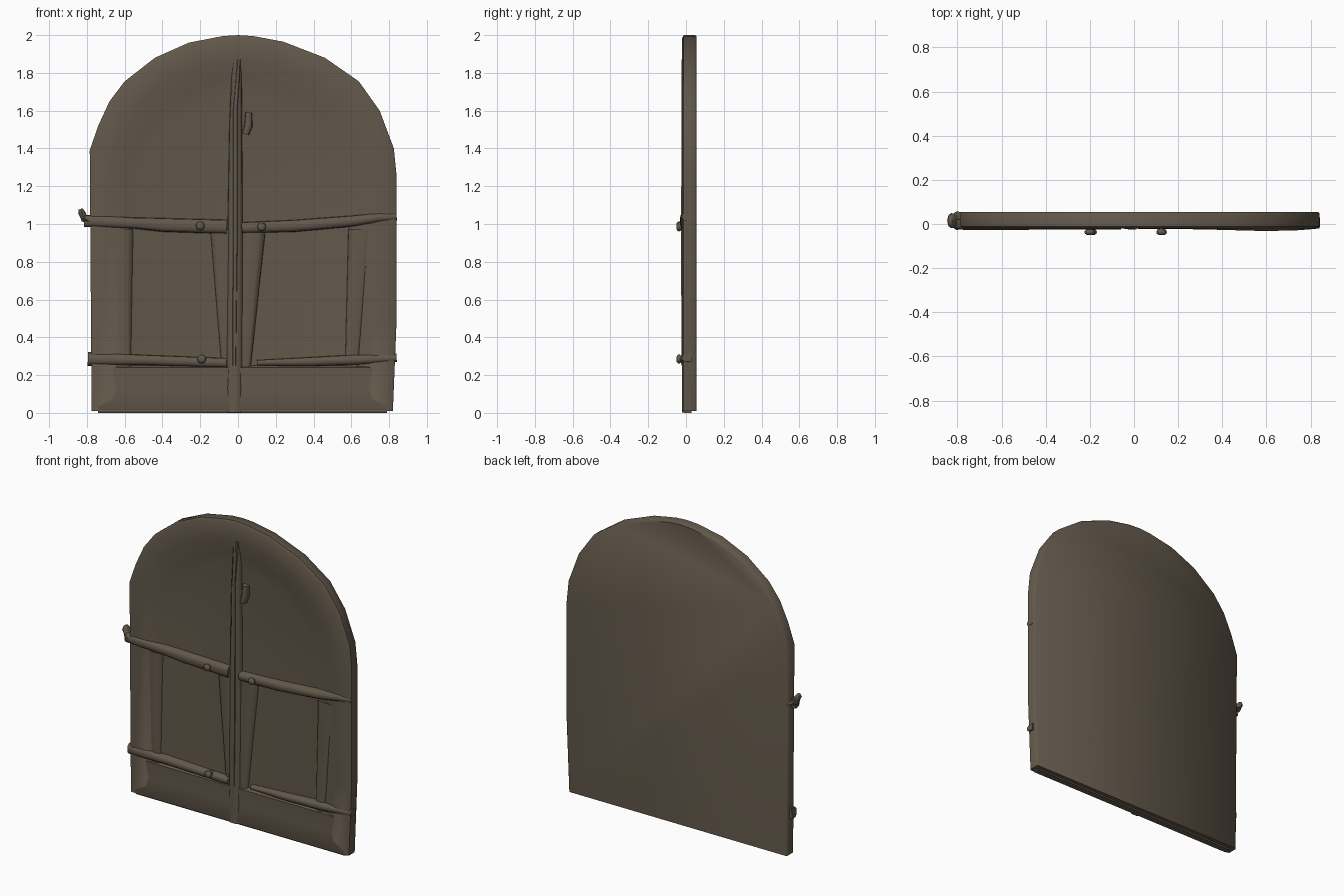
import bpy, bmesh, math
from mathutils import Vector

if "Cube" in bpy.data.objects:
    bpy.data.objects.remove(bpy.data.objects["Cube"])

wood = bpy.data.materials.new("weathered_brown_wood")
wood.use_nodes = True
color = (0.125, 0.098, 0.07, 1)
wood.diffuse_color = color
wood.node_tree.nodes["Principled BSDF"].inputs["Base Color"].default_value = color
wood.node_tree.nodes["Principled BSDF"].inputs["Roughness"].default_value = 0.9


def loft(name, loops, angle=40):
    """Skin a row of equal closed loops and cap both ends."""
    bm = bmesh.new()
    rings = [[bm.verts.new(p) for p in loop] for loop in loops]
    n = len(rings[0])
    for a, b in zip(rings, rings[1:]):
        for i in range(n):
            j = (i + 1) % n
            bm.faces.new((a[i], a[j], b[j], b[i]))
    bm.faces.new(rings[0])
    bm.faces.new(rings[-1])
    bmesh.ops.recalc_face_normals(bm, faces=bm.faces)
    mesh = bpy.data.meshes.new(name)
    bm.to_mesh(mesh)
    bm.free()
    obj = bpy.data.objects.new(name, mesh)
    bpy.context.collection.objects.link(obj)
    mesh.materials.append(wood)
    bpy.ops.object.select_all(action='DESELECT')
    obj.select_set(True)
    bpy.context.view_layer.objects.active = obj
    bpy.ops.object.shade_smooth_by_angle(angle=math.radians(angle))
    return obj


def batten(name, stations, back=0.03):
    """Rounded strip along the face; each station is x, z, half width, front y."""
    section = [(-1, 0), (-0.9, 0.75), (-0.5, 1), (0.5, 1), (0.9, 0.75), (1, 0)]
    first, last = stations[0], stations[-1]
    along = Vector((last[0] - first[0], last[1] - first[1])).normalized()
    side = Vector((-along.y, along.x))
    loops = []
    for x, z, w, front in stations:
        loops.append([(x + side.x * w * u, back + (front - back) * d,
                       z + side.y * w * u) for u, d in section])
    return loft(name, loops, 60)


def knob(name, x, z, r=0.024):
    """Domed nail head standing off a batten."""
    loops = []
    for y, k in ((0.0, 0.7), (-0.026, 0.75), (-0.034, 1), (-0.043, 0.95), (-0.05, 0.55)):
        loops.append([(x + r * k * math.cos(t * math.tau / 8), y,
                       z + r * k * math.sin(t * math.tau / 8)) for t in range(8)])
    return loft(name, loops, 60)


# Arched door leaf with a raised border around a shallow dished panel
outline = [(-0.775, 0.01), (-0.785, 1.39), (-0.74, 1.52), (-0.68, 1.65), (-0.6, 1.755),
           (-0.44, 1.88), (-0.26, 1.96), (-0.08, 1.995), (0, 2), (0.08, 1.995),
           (0.24, 1.965), (0.46, 1.88), (0.64, 1.755), (0.75, 1.6), (0.825, 1.4),
           (0.84, 1.25), (0.84, 0.5), (0.82, 0.01)]


def ring(y, sx, sz, cx=0.02, cz=0.1):
    return [(cx + (x - cx) * sx, y, cz + (z - cz) * sz) for x, z in outline]


loft("door_leaf", [ring(0.055, 0.992, 0.997), ring(0.048, 1, 1), ring(-0.012, 1, 1),
                   ring(-0.02, 0.985, 0.992), ring(-0.016, 0.86, 0.93),
                   ring(0.0, 0.76, 0.88), ring(0.012, 0.7, 0.84)], 50)

# Sloping bottom rail between the stiles
rail = [(0.03, 0.0), (-0.01, 0.0), (-0.02, 0.02), (-0.012, 0.13), (-0.016, 0.24), (0.03, 0.26)]
loft("bottom_rail", [[(x, y, z) for y, z in rail] for x in (-0.74, 0.79)], 50)

# Central upright and the thin cover strip on it
batten("center_post", [(-0.005, 1.91, 0.025, -0.016), (-0.012, 1.55, 0.035, -0.02),
                       (-0.015, 1.0, 0.042, -0.02), (-0.018, 0.4, 0.045, -0.02),
                       (-0.02, 0.003, 0.045, -0.022)])
batten("cover_strip", [(0.005, 1.87, 0.012, -0.024), (-0.015, 1.6, 0.018, -0.024),
                       (-0.015, 0.9, 0.018, -0.026), (-0.02, 0.25, 0.014, -0.024)])

# Splayed edge boards of the lower panels
for name, top, bottom in (("left_outer_board", -0.62, -0.6), ("left_inner_board", -0.08, -0.05),
                          ("right_inner_board", 0.08, 0.03), ("right_outer_board", 0.65, 0.6)):
    batten(name, [(top, 0.97, 0.07, -0.01), (bottom, 0.2, 0.035, -0.008)])

# Horizontal battens, tapering toward the hinge side
batten("upper_left_batten", [(-0.815, 1.015, 0.032, -0.02), (-0.76, 1.015, 0.032, -0.028),
                             (-0.55, 1.005, 0.03, -0.028), (-0.4, 0.995, 0.037, -0.024),
                             (-0.06, 0.985, 0.038, -0.024)], 0.02)
batten("upper_right_batten", [(0.02, 0.98, 0.03, -0.022), (0.3, 0.99, 0.033, -0.024),
                              (0.6, 1.015, 0.03, -0.032), (0.75, 1.035, 0.025, -0.028),
                              (0.84, 1.04, 0.022, -0.02)])
batten("lower_left_batten", [(-0.795, 0.285, 0.037, -0.02), (-0.74, 0.285, 0.034, -0.028),
                             (-0.5, 0.28, 0.028, -0.026), (-0.06, 0.265, 0.026, -0.022)])
batten("lower_right_batten", [(0.1, 0.265, 0.015, -0.014), (0.35, 0.27, 0.024, -0.024),
                              (0.6, 0.28, 0.028, -0.028), (0.84, 0.292, 0.022, -0.02)])

# Latch beside the post
batten("latch_plate", [(0.057, 1.59, 0.018, -0.02), (0.055, 1.52, 0.022, -0.023),
                       (0.04, 1.475, 0.02, -0.02)], 0.02)

# Nail heads
knob("upper_left_knob", -0.2, 0.99)
knob("upper_right_knob", 0.125, 0.985)
knob("lower_left_knob", -0.192, 0.285)

# Hook projecting from the hinge edge
path = [(-0.77, 1.01, 0.02), (-0.805, 1.02, 0.022), (-0.818, 1.04, 0.017),
        (-0.828, 1.062, 0.018), (-0.833, 1.08, 0.01)]
loft("side_hook", [[(x + r * math.cos(t * math.tau / 8), 0.015 + 1.9 * r * math.sin(t * math.tau / 8),
                     z + 0.3 * r * math.cos(t * math.tau / 8)) for t in range(8)]
                   for x, z, r in path], 60)
